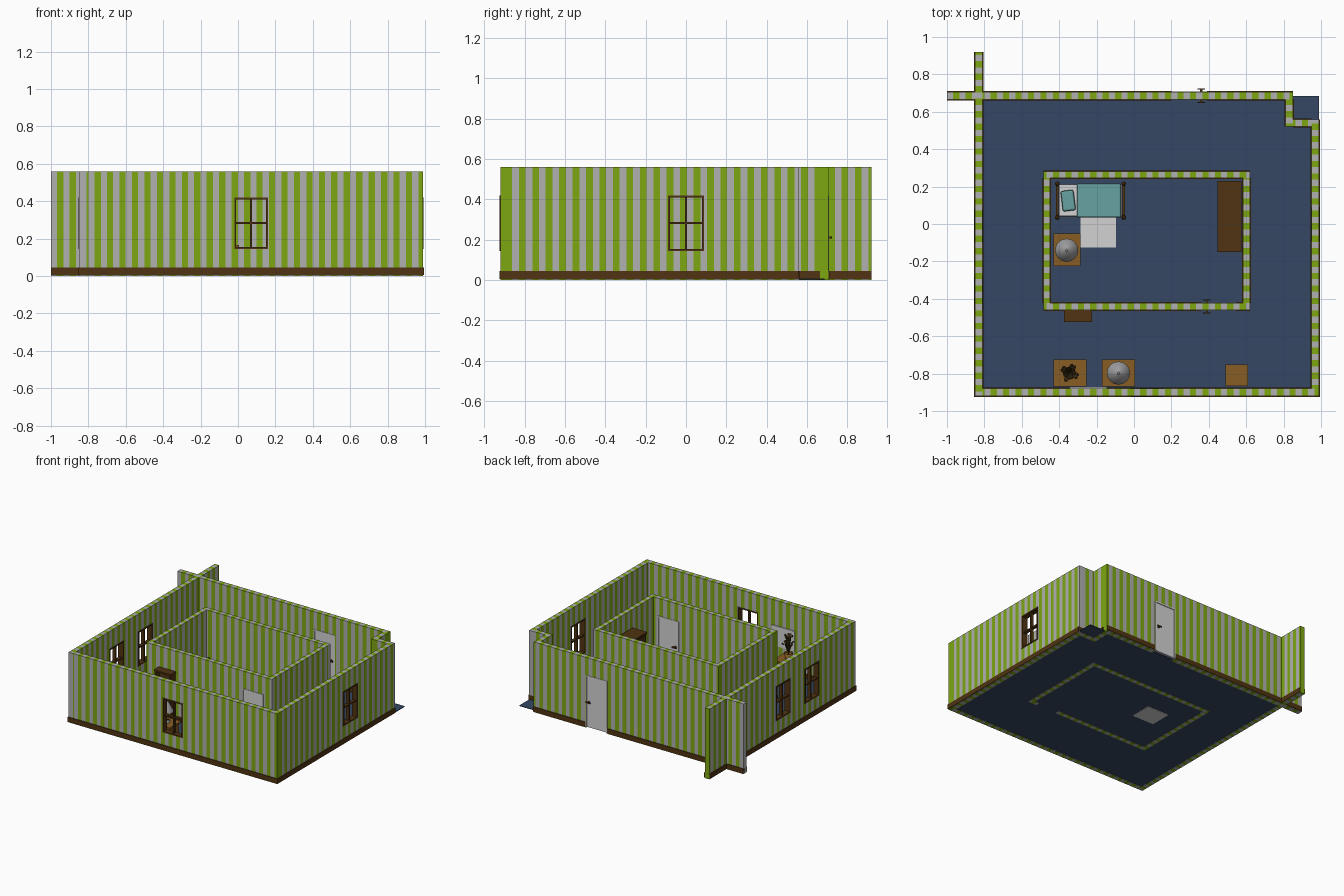
import bpy, bmesh, math
from mathutils import Matrix, Vector

if "Cube" in bpy.data.objects:
    bpy.data.objects.remove(bpy.data.objects["Cube"])


def mat(name, rgb):
    m = bpy.data.materials.new(name)
    m.diffuse_color = (*rgb, 1)
    m.use_nodes = True
    m.node_tree.nodes["Principled BSDF"].inputs["Base Color"].default_value = m.diffuse_color
    return m


GREY = mat("wall_grey", (0.44, 0.44, 0.44))
GREEN = mat("wall_green", (0.21, 0.39, 0.006))
BROWN = mat("dark_brown", (0.08, 0.034, 0.006))
WOOD = mat("orange_wood", (0.25, 0.11, 0.018))
BLUE = mat("floor_blue", (0.036, 0.064, 0.125))
TEAL = mat("blanket_teal", (0.14, 0.36, 0.36))
WHITE = mat("white", (0.65, 0.65, 0.65))
METAL = mat("lamp_grey", (0.33, 0.33, 0.34))
LEAF = mat("plant_dark", (0.035, 0.02, 0.005))


def finish(name, bm, mats):
    me = bpy.data.meshes.new(name)
    bm.to_mesh(me)
    bm.free()
    for m in mats:
        me.materials.append(m)
    ob = bpy.data.objects.new(name, me)
    bpy.context.collection.objects.link(ob)
    return ob


def boxes(name, m, *spans):
    """One object made of boxes given as (x0, x1, y0, y1, z0, z1)."""
    bm = bmesh.new()
    for x0, x1, y0, y1, z0, z1 in spans:
        mx = Matrix.Translation(((x0 + x1) / 2, (y0 + y1) / 2, (z0 + z1) / 2))
        bmesh.ops.create_cube(bm, size=1, matrix=mx @ Matrix.Diagonal((x1 - x0, y1 - y0, z1 - z0, 1)))
    return finish(name, bm, [m])


def lathe(name, m, x, y, profile, n=16):
    """Stack of rings given as (radius, z), capped at both ends."""
    bm = bmesh.new()
    rings = [[bm.verts.new((x + r * math.cos(i * math.tau / n), y + r * math.sin(i * math.tau / n), z))
              for i in range(n)] for r, z in profile]
    for a, b in zip(rings, rings[1:]):
        for i in range(n):
            bm.faces.new((a[i], a[(i + 1) % n], b[(i + 1) % n], b[i]))
    bm.faces.new(rings[0][::-1])
    bm.faces.new(rings[-1])
    ob = finish(name, bm, [m])
    for p in ob.data.polygons:
        p.use_smooth = len(p.vertices) == 4
    return ob


H, STRIPE, BASE = 0.56, 0.0333, 0.045
SILL, HEAD = 0.145, 0.42


def span(axis, u0, u1, v0, v1, z0, z1):
    return (u0, u1, v0, v1, z0, z1) if axis == 'x' else (v0, v1, u0, u1, z0, z1)


def wall(name, axis, u0, u1, v0, v1, openings=(), skirt=(0, 0)):
    """Striped wall running along axis; openings are (kind, start, end)."""
    off = -1.0 if axis == 'x' else -0.928
    cuts = [off + i * STRIPE for i in range(70)] + [u for o in openings for u in o[1:]]
    us = [u0] + sorted(u for u in cuts if u0 + 1e-4 < u < u1 - 1e-4) + [u1]
    zs = [0.001, SILL, HEAD, H]

    def solid(i, k):
        if not (0 <= i < len(us) - 1 and 0 <= k < 3):
            return False
        c = (us[i] + us[i + 1]) / 2
        return not any(a < c < b and (k == 1 or (k == 0 and kind == 'door')) for kind, a, b in openings)

    bm = bmesh.new()

    def quad(pts, mi):
        f = bm.faces.new([bm.verts.new(p if axis == 'x' else (p[1], p[0], p[2])) for p in pts])
        f.material_index = mi

    for i in range(len(us) - 1):
        a, b = us[i], us[i + 1]
        mi = math.floor(((a + b) / 2 - off) / STRIPE) % 2
        for k in range(3):
            if not solid(i, k):
                continue
            c, d = zs[k], zs[k + 1]
            for v in (v0, v1):
                quad([(a, v, c), (b, v, c), (b, v, d), (a, v, d)], mi)
            for z, kk in ((c, k - 1), (d, k + 1)):
                if not solid(i, kk):
                    quad([(a, v0, z), (b, v0, z), (b, v1, z), (a, v1, z)], mi)
            for u, ii in ((a, i - 1), (b, i + 1)):
                if not solid(ii, k):
                    quad([(u, v0, c), (u, v1, c), (u, v1, d), (u, v0, d)], mi)
    bmesh.ops.remove_doubles(bm, verts=bm.verts[:], dist=1e-5)
    bmesh.ops.recalc_face_normals(bm, faces=bm.faces[:])
    finish(name, bm, [GREY, GREEN])

    # skirting boards, broken at doors
    ends = [u0 - skirt[0]]
    for kind, a, b in openings:
        if kind == 'door':
            ends += [a, b]
    ends.append(u1 + skirt[1])
    boxes(name + "_skirting", BROWN, *[span(axis, a, b, v0 - 0.005, v1 + 0.005, 0.006, BASE)
                                       for a, b in zip(ends[::2], ends[1::2])])
    # window frames and doors
    for n, (kind, a, b) in enumerate(openings):
        p, q, t, m = v0 - 0.003, v1 + 0.003, 0.01, (a + b) / 2
        if kind == 'window':
            zm = (SILL + HEAD) / 2
            rows = [span(axis, a, b, p, q, z, z + t) for z in (SILL, HEAD - t)]
            cols = [span(axis, u, u + t, p, q, SILL + t, HEAD - t) for u in (a, b - t)]
            bars = [span(axis, m - 0.005, m + 0.005, p + .01, q - .01, SILL, HEAD),
                    span(axis, a, b, p + .01, q - .01, zm - 0.005, zm + 0.005)]
            boxes(f"{name}_window_frame_{n}", BROWN, *rows, *cols, *bars)
        else:
            boxes(f"{name}_door", WHITE,
                  span(axis, a, a + t, p, q, 0.006, HEAD), span(axis, b - t, b, p, q, 0.006, HEAD),
                  span(axis, a + t, b - t, p, q, HEAD - t, HEAD),
                  span(axis, a + t, b - t, p + .006, q - .006, 0.008, HEAD - t))
            s = b - 0.03 if v0 > 0 else a + 0.03
            boxes(f"{name}_door_handle", BROWN,
                  span(axis, s - .006, s + .006, p - .012, q + .012, 0.205, 0.217),
                  span(axis, s - .02, s + .02, p - .016, p - .010, 0.206, 0.216),
                  span(axis, s - .02, s + .02, q + .010, q + .016, 0.206, 0.216))


# outer walls
wall("left_wall", 'y', -0.92, 0.92, -0.85, -0.81, [('window', -0.46, -0.28), ('window', -0.10, 0.08)], (.005, 0))
wall("front_wall", 'x', -0.81, 0.99, -0.92, -0.88, [('window', -0.02, 0.16)], (0, .005))
wall("right_wall", 'y', -0.88, 0.56, 0.95, 0.99, [('window', -0.09, 0.09)])
wall("back_wall", 'x', -0.81, 0.85, 0.665, 0.705, [('door', 0.20, 0.39)])
wall("back_wall_stub", 'x', -1.0, -0.85, 0.665, 0.705)
wall("notch_side_wall", 'y', 0.52, 0.665, 0.81, 0.85)
wall("notch_back_wall", 'x', 0.85, 0.95, 0.52, 0.56)
# inner room walls
wall("room_front_wall", 'x', -0.485, 0.62, -0.46, -0.423, [('door', 0.36, 0.545)])
wall("room_back_wall", 'x', -0.485, 0.62, 0.245, 0.282)
wall("room_left_wall", 'y', -0.423, 0.245, -0.485, -0.448)
wall("room_right_wall", 'y', -0.423, 0.245, 0.583, 0.62)

boxes("floor", BLUE, (-0.84, 0.99, -0.91, 0.685, 0.004, 0.009))
boxes("rug", WHITE, (-0.285, -0.095, -0.125, 0.05, 0.0, 0.012))


def table(name, x0, x1, y0, y1, top):
    """Small cabinet table with overhanging top and a drawer front."""
    boxes(name, WOOD, (x0, x1, y0, y1, top - 0.015, top),
          (x0 + .01, x1 - .01, y0 + .01, y1 - .01, 0.009, top - 0.015))


def lamp(name, x, y, z):
    lathe(name + "_base", METAL, x, y, [(.035, z), (.035, z + .008), (.008, z + .014), (.008, z + .1)])
    lathe(name + "_shade", METAL, x, y, [(.062, z + .085), (.022, z + .16), (.01, z + .162), (.006, z + .17)])


table("nightstand", -0.43, -0.285, -0.225, -0.05, 0.165)
lamp("night_lamp", -0.36, -0.14, 0.165)
table("lamp_table", -0.17, 0.005, -0.87, -0.725, 0.165)
lamp("hall_lamp", -0.083, -0.797, 0.165)
table("plant_table", -0.43, -0.255, -0.87, -0.725, 0.165)
table("stool", 0.49, 0.61, -0.865, -0.75, 0.12)

# potted plant: pot with arching leaf blades
PX, PY = -0.345, -0.797
lathe("plant_pot", WOOD, PX, PY, [(.022, .165), (.034, .22), (.028, .22), (.026, .212)], 12)
bm = bmesh.new()
for i in range(14):
    ang = i * 2.4
    out, up = (.052, .09) if i % 2 else (.035, .15)
    d, s = Vector((math.cos(ang), math.sin(ang), 0)), Vector((-math.sin(ang), math.cos(ang), 0))
    prev = None
    for t, w in ((0, .003), (.5, .012), (.85, .010), (1, .001)):
        c = Vector((PX, PY, .212)) + d * out * t + Vector((0, 0, up * math.sin(t * 2)))
        cur = (bm.verts.new(c - s * w), bm.verts.new(c + s * w))
        if prev:
            bm.faces.new((prev[0], prev[1], cur[1], cur[0]))
        prev = cur
finish("plant_leaves", bm, [LEAF])

# bed: head and foot boards with posts, mattress, blanket, pillow
for nm, x, top in (("headboard", -0.41, 0.18), ("footboard", -0.055, 0.14)):
    boxes("bed_" + nm, BROWN, (x - .006, x + .006, 0.04, 0.21, 0.05, top - 0.02),
          *[(x - .01, x + .01, y - .01, y + .01, 0.009, top) for y in (0.035, 0.215)])
    for k, y in enumerate((0.035, 0.215)):
        lathe(f"bed_{nm}_knob_{k}", BROWN, x, y, [(.006, top), (.013, top + .01), (.006, top + .02)], 8)
boxes("bed_rails", BROWN, (-0.41, -0.055, 0.04, 0.052, 0.04, 0.07), (-0.41, -0.055, 0.2, 0.212, 0.04, 0.07))
boxes("mattress", WHITE, (-0.40, -0.065, 0.042, 0.21, 0.06, 0.105))
blanket = boxes("blanket", TEAL, (-0.305, -0.07, 0.034, 0.217, 0.055, 0.113))
pillow = boxes("pillow", TEAL, (-0.035, 0.035, -0.055, 0.055, 0, 0.025))
pillow.location, pillow.rotation_euler = (-0.352, 0.125, 0.105), (0, 0, 0.12)
for ob, w in ((blanket, .008), (pillow, .01)):
    bev = ob.modifiers.new("soft_edges", 'BEVEL')
    bev.width, bev.segments = w, 2

# wardrobe with cornice, feet and doors facing the room
boxes("wardrobe", BROWN, (0.455, 0.57, -0.145, 0.225, 0.03, 0.405), (0.447, 0.575, -0.15, 0.23, 0.405, 0.42),
      *[(x - .01, x + .01, y - .01, y + .01, 0.009, 0.03) for x in (.465, .56) for y in (-.135, .215)],
      (0.45, 0.455, -0.135, 0.037, 0.045, 0.395), (0.45, 0.455, 0.043, 0.215, 0.045, 0.395))

# bookcase against the room's front wall
boxes("bookcase", BROWN, (-0.37, -0.23, -0.472, -0.46, 0.009, 0.385),
      (-0.37, -0.36, -0.52, -0.472, 0.009, 0.385), (-0.24, -0.23, -0.52, -0.472, 0.009, 0.385),
      (-0.375, -0.225, -0.525, -0.46, 0.385, 0.397),
      *[(-0.36, -0.24, -0.517, -0.472, z, z + 0.01) for z in (0.02, 0.11, 0.2, 0.29)])

# picture on the inside of the front wall
boxes("picture", WHITE, (-0.345, -0.145, -0.88, -0.872, 0.2, 0.36))
